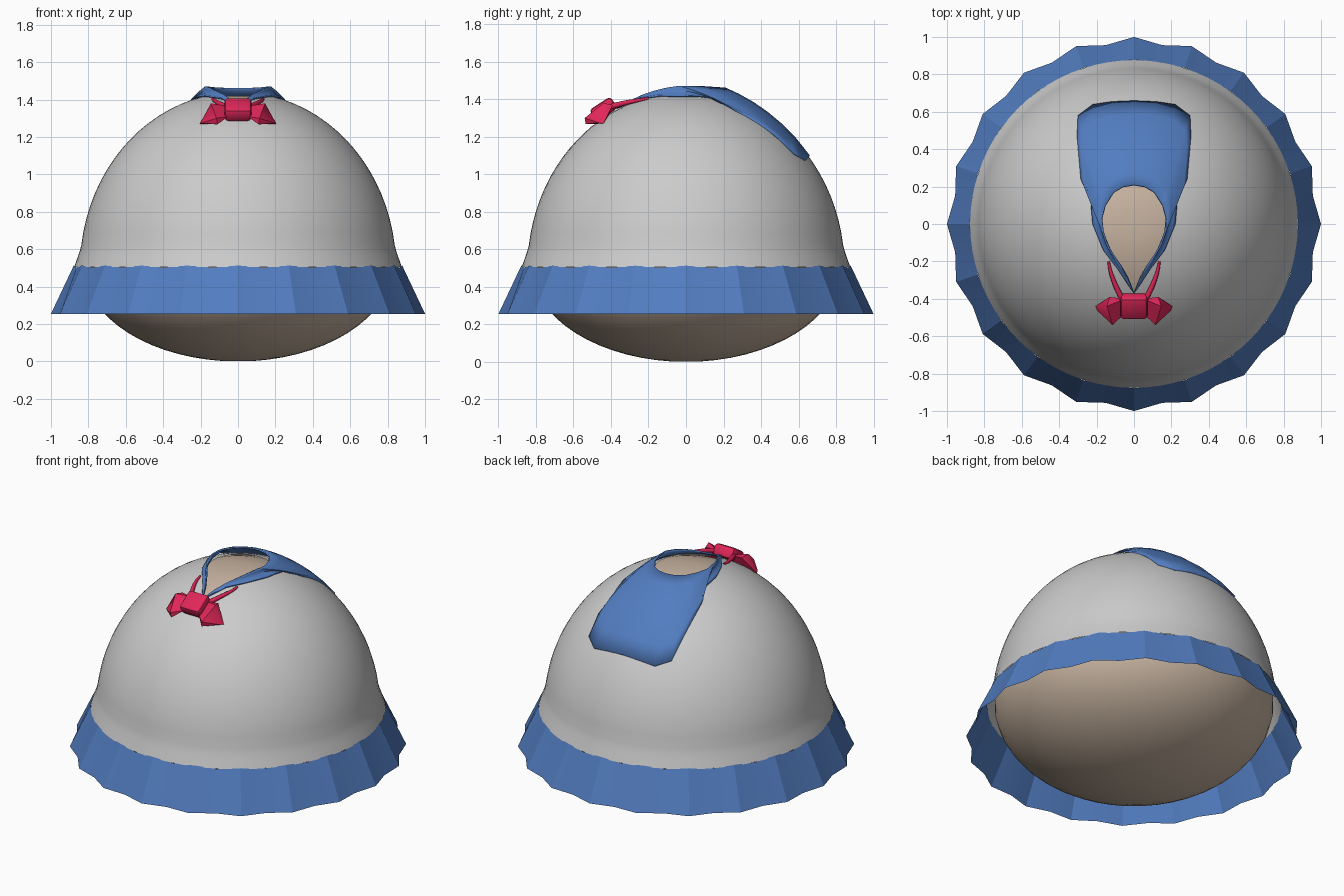
import bpy, bmesh, math
from math import sin, cos, pi, sqrt, atan2

if "Cube" in bpy.data.objects:
    bpy.data.objects.remove(bpy.data.objects["Cube"])


def material(name, rgb):
    m = bpy.data.materials.new(name)
    m.diffuse_color = (*rgb, 1)
    m.use_nodes = True
    m.node_tree.nodes["Principled BSDF"].inputs["Base Color"].default_value = m.diffuse_color
    return m


BLUE = material("blue_cloth", (0.085, 0.205, 0.53))
RED = material("red_ribbon", (0.75, 0.02, 0.10))
SKIN = material("beige", (0.58, 0.46, 0.36))


def make(name, bm, mat=None, angle=30):
    bmesh.ops.remove_doubles(bm, verts=bm.verts, dist=1e-5)
    bmesh.ops.recalc_face_normals(bm, faces=bm.faces)
    me = bpy.data.meshes.new(name)
    bm.to_mesh(me)
    bm.free()
    ob = bpy.data.objects.new(name, me)
    bpy.context.collection.objects.link(ob)
    if mat:
        me.materials.append(mat)
    bpy.ops.object.select_all(action='DESELECT')
    ob.select_set(True)
    bpy.context.view_layer.objects.active = ob
    if angle:
        bpy.ops.object.shade_smooth_by_angle(angle=math.radians(angle))
    return ob


def loft(rings, cap=False):
    """Closed rings of equal length, joined by quads."""
    bm = bmesh.new()
    vs = [[bm.verts.new(p) for p in r] for r in rings]
    n = len(vs[0])
    for a, b in zip(vs, vs[1:]):
        for i in range(n):
            j = (i + 1) % n
            bm.faces.new((a[i], a[j], b[j], b[i]))
    if cap:
        bm.faces.new(vs[0])
        bm.faces.new(vs[-1])
    return bm


def circle(r, z, n):
    return [(r * cos(2 * pi * i / n), r * sin(2 * pi * i / n), z) for i in range(n)]


# Dome surface height at a given radius
A, B, C = 0.845, 0.94, 0.5


def dome_z(r):
    return C + B * sqrt(max(0, 1 - (r / A) ** 2))


# Inner body: egg with a flatter underside
rings = []
for k in range(1, 32):
    t = pi * k / 32 - pi / 2
    rings.append(circle(0.83 * cos(t), 0.52 + (0.905 if t > 0 else 0.52) * sin(t), 40))
make("inner_body", loft(rings, True), SKIN)

# Collar outlines (right half, from the back to the front tip)
INNER = [(0, .21), (.06, .2), (.11, .17), (.155, .1), (.175, .03), (.172, -.04),
         (.15, -.11), (.115, -.17), (.075, -.225), (.035, -.29), (0, -.37)]
OUTER = [(0, .66), (.12, .655), (.22, .64), (.30, .58), (.305, .47), (.285, .24),
         (.235, .15), (.222, 0), (.165, -.14), (.085, -.245), (0, -.375)]


def opening(theta):
    """Neck opening radius by angle, measured from the back."""
    th = abs(atan2(sin(theta), cos(theta)))
    pts = [(atan2(x, y), math.hypot(x, y)) for x, y in INNER]
    for (a, r), (b, s) in zip(pts, pts[1:]):
        if th <= b + 1e-6:
            return r + (s - r) * (th - a) / (b - a)
    return pts[-1][1]


# Dome shirt with teardrop neck opening and a flared hem
N, ROWS = 80, 16
rings = []
for k in range(ROWS + 1):
    ring = []
    for i in range(N):
        th = 2 * pi * i / N
        p0 = math.acos(min(1, (opening(th) + 0.006) / A))
        p = p0 + (0.13 - p0) * k / ROWS
        r = A * cos(p)
        ring.append((r * sin(th), r * cos(th), C + B * sin(p)))
    rings.append(ring)
for r, z in ((.848, .585), (.86, .55), (.876, .505)):
    rings.append([(r * sin(2 * pi * i / N), r * cos(2 * pi * i / N), z) for i in range(N)])
make("dome_shirt", loft(rings), None, 40)

# Pleated skirt band
n = 40
top, bot = [], []
for i in range(n):
    t = 2 * pi * i / n
    peak = i % 2 == 0
    rt, zt, rb = (.878, .513, 1.0) if peak else (.874, .502, .968)
    top.append((rt * cos(t), rt * sin(t), zt))
    bot.append((rb * cos(t), rb * sin(t), .255))
make("skirt_band", loft([top, bot]), BLUE, 12)

# Sailor collar: strips from neck edge to outer edge, mirrored
bm = bmesh.new()
STEPS = 6
for s in (1, -1):
    cols = []
    for (xi, yi), (xo, yo) in zip(INNER, OUTER):
        lift = .014 + .038 * max(0, min(1, (yi + .3) / .25))
        col = []
        for k in range(STEPS + 1):
            f = k / STEPS
            x, y = xi + (xo - xi) * f, yi + (yo - yi) * f
            off = .014 + (lift - .014) * (1 - f) ** 1.5
            col.append(bm.verts.new((s * x, y, dome_z(math.hypot(x, y)) + off)))
        cols.append(col)
    for a, b in zip(cols, cols[1:]):
        for k in range(STEPS):
            bm.faces.new((a[k], a[k + 1], b[k + 1], b[k]))
collar = make("collar", bm, BLUE, 40)
sol = collar.modifiers.new("thickness", 'SOLIDIFY')
sol.thickness = 0.01

# Bow wings as hulls, mirrored
WING = [(.05, -.40, 1.365), (.05, -.48, 1.31), (.05, -.41, 1.32), (.13, -.39, 1.37),
        (.145, -.44, 1.38), (.205, -.44, 1.27), (.195, -.465, 1.275),
        (.11, -.535, 1.268), (.115, -.54, 1.30), (.12, -.43, 1.28)]
for s, side in ((1, "right"), (-1, "left")):
    bm = bmesh.new()
    for x, y, z in WING:
        bm.verts.new((s * x, y, z))
    bmesh.ops.convex_hull(bm, input=bm.verts)
    make("bow_wing_" + side, bm, RED, 35)

    # Ribbon running from the collar to the knot
    cu = bpy.data.curves.new("ribbon_" + side, 'CURVE')
    cu.dimensions = '3D'
    cu.bevel_depth = 0.013
    cu.bevel_resolution = 2
    sp = cu.splines.new('NURBS')
    path = [(.135, -.20, 1.405), (.13, -.26, 1.393), (.105, -.32, 1.385), (.065, -.40, 1.36)]
    sp.points.add(len(path) - 1)
    for pt, (x, y, z), rad in zip(sp.points, path, (.5, .8, 1, 1.2)):
        pt.co = (s * x, y, z, 1)
        pt.radius = rad
    sp.use_endpoint_u = True
    sp.order_u = 4
    cu.materials.append(RED)
    bpy.context.collection.objects.link(bpy.data.objects.new("ribbon_" + side, cu))

# Bow knot: bevelled block lying on the slope
bm = bmesh.new()
bmesh.ops.create_cube(bm, size=1)
bmesh.ops.scale(bm, vec=(.145, .135, .075), verts=bm.verts)
bmesh.ops.bevel(bm, geom=bm.edges[:], offset=.02, segments=2, affect='EDGES', profile=.5)
knot = make("bow_knot", bm, RED, 35)
knot.location = (0, -.44, 1.347)
knot.rotation_euler = (math.radians(33), 0, 0)
